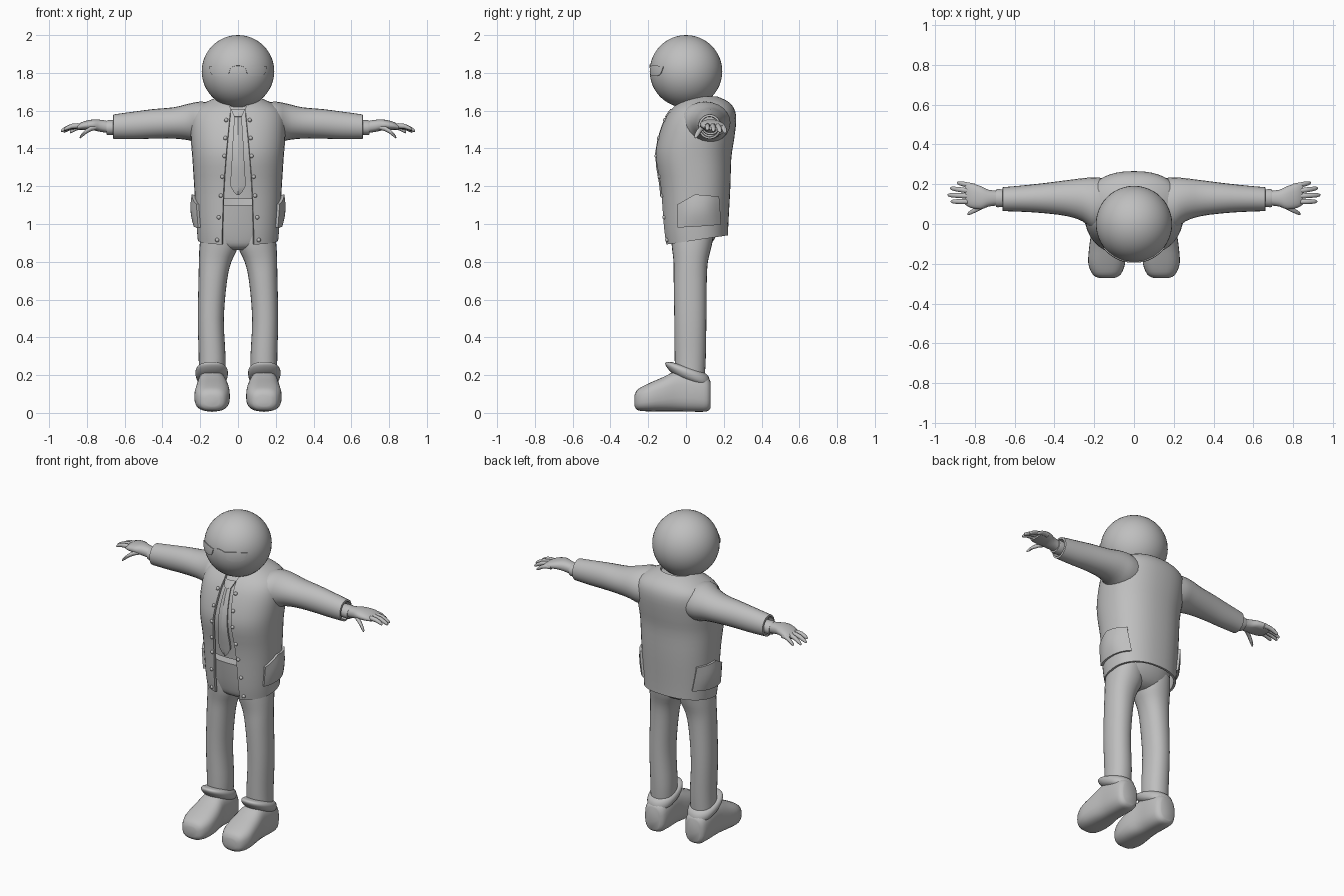
import bpy, bmesh, math
from mathutils import Vector
from mathutils.bvhtree import BVHTree

if "Cube" in bpy.data.objects:
    bpy.data.objects.remove(bpy.data.objects["Cube"])

grey = bpy.data.materials.new("plain_grey")
grey.diffuse_color = (0.52, 0.52, 0.52, 1)
grey.use_nodes = True
grey.node_tree.nodes["Principled BSDF"].inputs["Base Color"].default_value = grey.diffuse_color


def make(name, verts, faces, thick=0, offset=-1, fix=True, angle=45):
    me = bpy.data.meshes.new(name)
    me.from_pydata([tuple(v) for v in verts], [], faces)
    if fix:
        bm = bmesh.new()
        bm.from_mesh(me)
        bmesh.ops.recalc_face_normals(bm, faces=bm.faces)
        bm.to_mesh(me)
        bm.free()
    me.materials.append(grey)
    ob = bpy.data.objects.new(name, me)
    bpy.context.collection.objects.link(ob)
    bpy.ops.object.select_all(action='DESELECT')
    ob.select_set(True)
    bpy.context.view_layer.objects.active = ob
    if thick:
        m = ob.modifiers.new("thickness", 'SOLIDIFY')
        m.thickness, m.offset = thick, offset
        bpy.ops.object.modifier_apply(modifier=m.name)
    bpy.ops.object.shade_smooth_by_angle(angle=math.radians(angle))
    return ob


def refine(rows, k=3):
    """Smooth curve through a table of sections."""
    out = []
    for i in range(len(rows) - 1):
        p = [rows[max(i - 1, 0)], rows[i], rows[i + 1], rows[min(i + 2, len(rows) - 1)]]
        for j in range(k):
            t = j / k
            out.append([b + .5 * t * (c - a + t * (2*a - 5*b + 4*c - d + t * (3*(b - c) + d - a)))
                        for a, b, c, d in zip(*p)])
    return out + [list(rows[-1])]


def spow(v, n):
    return math.copysign(abs(v) ** (2 / n), v)


def oval(n, count=28):
    """Rounded outline, counter-clockwise from the front."""
    return [(spow(math.sin(2*math.pi*i/count), n), -spow(math.cos(2*math.pi*i/count), n))
            for i in range(count)]


def bridge(rings, closed=True, caps=True):
    n = len(rings[0])
    verts = [v for r in rings for v in r]
    faces = [(i*n + j, i*n + (j+1) % n, (i+1)*n + (j+1) % n, (i+1)*n + j)
             for i in range(len(rings) - 1) for j in range(n if closed else n - 1)]
    if caps:
        faces += [tuple(range(n))[::-1], tuple(range((len(rings)-1)*n, len(rings)*n))]
    return verts, faces


def upright(name, rows, s=1, n=2.2, tilt=0):
    """Rows of z, x0, x1, y0, y1."""
    rings = []
    for z, x0, x1, y0, y1 in rows:
        rings.append([Vector((s*((x0+x1)/2 + u*(x1-x0)/2), (y0+y1)/2 + v*(y1-y0)/2,
                              z - tilt*v*(y1-y0)/2)) for u, v in oval(n)])
    vf = bridge(rings)
    make(name, *vf)
    return vf


def limb(name, rows, s=1, n=2, count=24):
    """Rows of x, y, z, half depth, half height."""
    make(name, *bridge([[Vector((s*x, y + u*ry, z + v*rz)) for u, v in oval(n, count)]
                        for x, y, z, ry, rz in rows]))


def ball(name, loc, r, seg=48):
    bm = bmesh.new()
    bmesh.ops.create_uvsphere(bm, u_segments=seg, v_segments=seg // 2, radius=r)
    vs = [v.co + Vector(loc) for v in bm.verts]
    fs = [[v.index for v in f.verts] for f in bm.faces]
    bm.free()
    make(name, vs, fs)


# Head and neck
HEAD = Vector((0, 0, 1.808))
R = 0.192
ball("head", HEAD, R)
upright("neck", [(1.56, -.075, .075, -.03, .13), (1.68, -.075, .075, -.06, .1)])

# Half-moon glasses hugging the head
def on_head(x, z, lift=.002):
    z -= HEAD.z
    return HEAD + Vector((x, -math.sqrt((R + lift)**2 - x*x - z*z), z))

for s in (1, -1):
    cols, rows = 14, 5
    grid = []
    for j in range(rows + 1):
        line = []
        for i in range(cols + 1):
            t = -1 + 2*i/cols
            top = 1.833 + .006*(1 - t*t)
            low = 1.828 - .045*(1 - t**4)**.6
            line.append(on_head(s*(.095 + .056*t), top + (low - top)*j/rows))
        grid.append(line)
    make("lens", *bridge(grid, closed=False, caps=False), thick=.006, offset=0)
make("glasses_bridge", *bridge([[on_head(x, 1.829 + .012*(1 - (x/.042)**2) + d) for x in
     [-.042 + .084*i/8 for i in range(9)]] for d in (-.003, .003)], closed=False, caps=False),
     thick=.006, offset=0)

# Jacket: open-front shell; rows of z, half width, front y, back y, half opening
body = refine([(.915, .213, -.113, .222, .085), (1.0, .22, -.125, .225, .083),
               (1.2, .232, -.14, .235, .075), (1.35, .242, -.163, .24, .064),
               (1.45, .25, -.15, .255, .055), (1.55, .25, -.115, .266, .045),
               (1.61, .225, -.075, .255, .04), (1.65, .16, -.03, .22, .05),
               (1.675, .1, .0, .165, .06)])
rings = []
for z, hx, yf, yb, w in body:
    a0 = math.asin((w / hx) ** 1.15)
    low = max(0, 1 - (z - .915) / .25)
    ring = []
    for i in range(41):
        a = a0 + (2*math.pi - 2*a0)*i/40
        v = -spow(math.cos(a), 2.3)
        ring.append(Vector((hx*spow(math.sin(a), 2.3), (yf+yb)/2 + v*(yb-yf)/2,
                            z + .025*v*low)))
    rings.append(ring)
shell = bridge(rings, closed=False, caps=False)
make("jacket", *shell, thick=.014, fix=False)
jacket = BVHTree.FromPolygons(*shell)

# Shirt inside the jacket
shirt_rows = [(z, -hx + .025, hx - .025, yf + .022, yb - .03)
              for z, hx, yf, yb, w in body if 1.08 < z < 1.66]
shirt = BVHTree.FromPolygons(*upright("shirt", shirt_rows, n=2.3))

# Trousers: hips and legs
upright("trouser_hips", refine([(.862, -.08, .08, -.035, .085), (.885, -.16, .16, -.068, .125),
        (.94, -.197, .197, -.085, .16), (1.02, -.2, .2, -.1, .18), (1.1, -.2, .2, -.112, .19)]))
leg = refine([(.2, .068, .208, -.058, .1), (.3, .066, .208, -.06, .105),
              (.5, .075, .213, -.062, .108), (.7, .058, .209, -.065, .11),
              (.8, .035, .207, -.066, .116), (.88, .0, .204, -.075, .135),
              (.96, .0, .195, -.08, .15)])
hem = refine([(.165, .075, .203, -.05, .112), (.185, .058, .22, -.085, .126),
              (.213, .053, .226, -.108, .126), (.232, .06, .218, -.105, .118),
              (.238, .075, .2, -.07, .105)])
# Shoes: rows of y, bottom, top, inner x, outer x
shoe = refine([(-.272, .035, .095, .10, .175), (-.255, .014, .125, .068, .207),
               (-.2, .008, .155, .045, .23), (-.12, .008, .19, .045, .226),
               (-.04, .008, .225, .06, .216), (.05, .006, .215, .062, .214),
               (.11, .008, .19, .072, .206), (.13, .025, .165, .095, .185)])
for s in (1, -1):
    upright("trouser_leg", leg, s)
    upright("boot_cuff", hem, s, tilt=.34)
    make("shoe", *bridge([[Vector((s*((a+b)/2 + u*(b-a)/2), y, (lo+hi)/2 + v*(hi-lo)/2))
                           for u, v in oval(2.7)] for y, lo, hi, a, b in shoe]))

# Sleeves, shirt cuffs and hands
sleeve = refine([(.1, .11, 1.53, .11, .1), (.19, .1, 1.535, .135, .113),
                 (.26, .122, 1.54, .108, .097), (.34, .13, 1.535, .09, .083),
                 (.45, .13, 1.53, .076, .078), (.55, .128, 1.522, .067, .073),
                 (.66, .125, 1.515, .06, .065)])
sleeve += [(.662, .125, 1.515, .05, .054), (.63, .125, 1.515, .048, .052)]
palm = refine([(.68, .13, 1.512, .036, .031), (.73, .13, 1.52, .042, .032),
               (.77, .132, 1.525, .058, .028), (.82, .143, 1.52, .062, .022),
               (.85, .15, 1.512, .052, .014)])
fingers = [(.80, .19, 1.515, .89, .207, 1.485), (.82, .165, 1.518, .925, .18, 1.488),
           (.82, .14, 1.518, .938, .146, 1.492), (.82, .113, 1.515, .922, .113, 1.5),
           (.75, .095, 1.512, .838, .05, 1.458)]
for s in (1, -1):
    limb("sleeve", sleeve, s)
    limb("shirt_cuff", [(.64, .13, 1.51, .042, .039), (.685, .13, 1.51, .046, .04),
                        (.695, .13, 1.51, .043, .037)], s)
    limb("palm", palm, s, 2.3, 20)
    for x0, y0, z0, x1, y1, z1 in fingers:
        rows = []
        for t, r in ((0, .013), (.3, .0135), (.6, .013), (.85, .011), (.96, .008), (1, .003)):
            rows.append((x0 + (x1-x0)*t, y0 + (y1-y0)*t,
                         z0 + (z1-z0)*t + .012*math.sin(math.pi*t), r, r))
        limb("finger", rows, s, 2, 10)

# Tie: knot and blade laid on the shirt
def tie_piece(name, profile, lift):
    grid = []
    for z, w in profile:
        hit = shirt.ray_cast(Vector((0, -1, z)), Vector((0, 1, 0)))[0]
        y = hit.y - lift
        grid.append([Vector((x, y + d, z)) for x, d in ((-w, .008), (0, 0), (w, .008))])
    make(name, *bridge(grid, closed=False, caps=False), thick=.014, offset=0, angle=25)

tie_piece("tie_blade", refine([(1.155, .003), (1.2, .037), (1.3, .033), (1.45, .025),
                               (1.57, .016)], 2), .016)
tie_piece("tie_knot", [(1.565, .018), (1.585, .028), (1.605, .036)], .02)

# Front buttons down both edges
for s in (1, -1):
    for x, z in ((.062, 1.55), (.067, 1.455), (.072, 1.36), (.083, 1.25),
                 (.09, 1.15), (.102, 1.035), (.11, .915)):
        hit = jacket.ray_cast(Vector((s*x, -1, z)), Vector((0, 1, 0)))[0]
        if hit:
            ball("button", hit, .011, 12)

# Side pockets with a peaked top, bulging off the jacket
for s in (1, -1):
    grid = []
    for j in range(7):
        line = []
        for i in range(11):
            u, v = i/10, j/6
            y = -.04 + .22*u - .02*v*max(0, u - .5)
            top = 1.105 + .05*min(1, u/.4) - .015*max(0, u - .4)
            low = .982 + .015*u
            z = low + (top - low)*v
            hit = jacket.ray_cast(Vector((s, y, z)), Vector((-s, 0, 0)))[0]
            x = hit.x if hit else s*.2
            bulge = .008 + .012*math.sin(math.pi*u)*math.sin(math.pi*v)
            line.append(Vector((x + s*bulge, y, z)))
        grid.append(line)
    make("pocket", *bridge(grid, closed=False, caps=False), thick=.016, offset=0)
